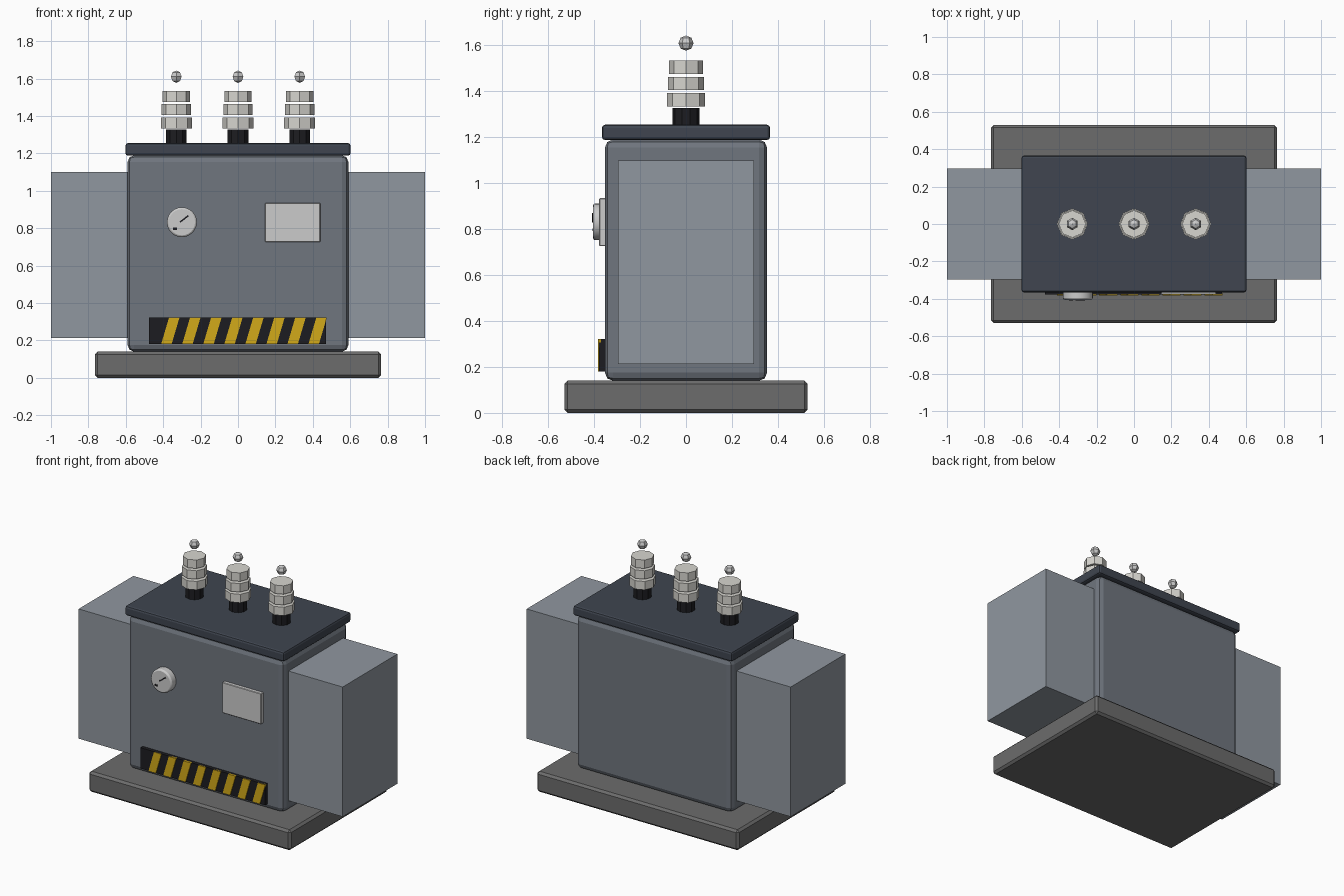
import bpy, bmesh, math
from mathutils import Matrix

if "Cube" in bpy.data.objects:
    bpy.data.objects.remove(bpy.data.objects["Cube"])


def material(name, rgb):
    m = bpy.data.materials.new(name)
    m.diffuse_color = (*rgb, 1)
    m.use_nodes = True
    m.node_tree.nodes["Principled BSDF"].inputs["Base Color"].default_value = m.diffuse_color
    return m


BASE = material("concrete", (0.15, 0.15, 0.15))
TANK = material("tank_grey", (0.16, 0.18, 0.21))
FIN = material("radiator_grey", (0.28, 0.31, 0.35))
LID = material("dark_blue_grey", (0.05, 0.06, 0.08))
BLACK = material("black", (0.012, 0.012, 0.015))
YELLOW = material("yellow", (0.65, 0.40, 0.01))
PORCELAIN = material("porcelain", (0.68, 0.67, 0.63))
METAL = material("metal", (0.55, 0.55, 0.57))
PLATE = material("plate", (0.6, 0.61, 0.63))


def finish(name, bm, mat, bevel=0, segments=1, smooth=False):
    bmesh.ops.recalc_face_normals(bm, faces=bm.faces)
    me = bpy.data.meshes.new(name)
    bm.to_mesh(me)
    bm.free()
    me.materials.append(mat)
    ob = bpy.data.objects.new(name, me)
    bpy.context.collection.objects.link(ob)
    if bevel:
        mod = ob.modifiers.new("bevel", 'BEVEL')
        mod.width, mod.segments, mod.limit_method = bevel, segments, 'ANGLE'
    if smooth:
        bpy.ops.object.select_all(action='DESELECT')
        ob.select_set(True)
        bpy.context.view_layer.objects.active = ob
        bpy.ops.object.shade_smooth_by_angle(angle=math.radians(35))
    return ob


def box(name, x, y, z, mat, bevel=0, segments=1, shear=0, turn=0):
    """Box from (min, max) ranges; shear leans the top to +x, turn spins about y."""
    bm = bmesh.new()
    bmesh.ops.create_cube(bm, size=1)
    for v in bm.verts:
        v.co.x = v.co.x * (x[1] - x[0]) + shear * v.co.z
        v.co.y *= y[1] - y[0]
        v.co.z *= z[1] - z[0]
    centre = [sum(r) / 2 for r in (x, y, z)]
    bm.transform(Matrix.Translation(centre) @ Matrix.Rotation(turn, 4, 'Y'))
    return finish(name, bm, mat, bevel, segments)


def cylinder(name, centre, radius, depth, sides, mat, axis='Z', bevel=0, smooth=False):
    bm = bmesh.new()
    bmesh.ops.create_cone(bm, cap_ends=True, segments=sides, radius1=radius,
                          radius2=radius, depth=depth)
    rot = Matrix.Rotation(math.pi / 2, 4, 'X') if axis == 'Y' else Matrix()
    bm.transform(Matrix.Translation(centre) @ rot)
    return finish(name, bm, mat, bevel, 2, smooth)


# Plinth, tank and lid
box("base_plinth", (-.765, .765), (-.53, .53), (0, .14), BASE, .015)
box("tank", (-.59, .59), (-.353, .353), (.14, 1.19), TANK, .035, 2)
box("lid", (-.602, .602), (-.366, .366), (1.188, 1.255), LID, .014, 2)

# Side radiators
box("radiator_right", (.57, 1), (-.296, .296), (.212, 1.1), FIN)
box("radiator_left", (-1, -.57), (-.296, .296), (.212, 1.1), FIN)

# Bushings: black collar, three stacked skirts, ball terminal
for i, x in enumerate((-.33, 0, .33), 1):
    cylinder(f"bushing_collar_{i}", (x, 0, 1.288), .058, .08, 10, BLACK)
    for k in range(3):
        cylinder(f"bushing_skirt_{i}_{k + 1}", (x, 0, 1.363 + .071 * k),
                 .083 - .005 * k, .058, 8, PORCELAIN)
    bm = bmesh.new()
    bmesh.ops.create_uvsphere(bm, u_segments=6, v_segments=4, radius=.033)
    bm.transform(Matrix.Translation((x, 0, 1.61)))
    finish(f"terminal_ball_{i}", bm, METAL)

# Front gauge with needle and tick
cylinder("gauge_body", (-.3, 0 - .376, .832), .08, .058, 24, PLATE, 'Y', .01, True)
box("gauge_needle", (-.316, -.259), (-.41, -.402), (.846, .854), BLACK,
    turn=math.radians(-38))
box("gauge_tick", (-.348, -.327), (-.408, -.402), (.791, .803), BLACK)

# Blank data plate
box("data_plate", (.145, .44), (-.378, -.34), (.726, .935), PLATE, .003)

# Hazard strip with slanted stripes
box("hazard_panel", (-.475, .47), (-.378, -.345), (.18, .322), BLACK)
for i in range(8):
    x = -.39 + .1125 * i
    box(f"hazard_stripe_{i + 1}", (x, x + .056), (-.383, -.37), (.18, .322),
        YELLOW, shear=.042)
